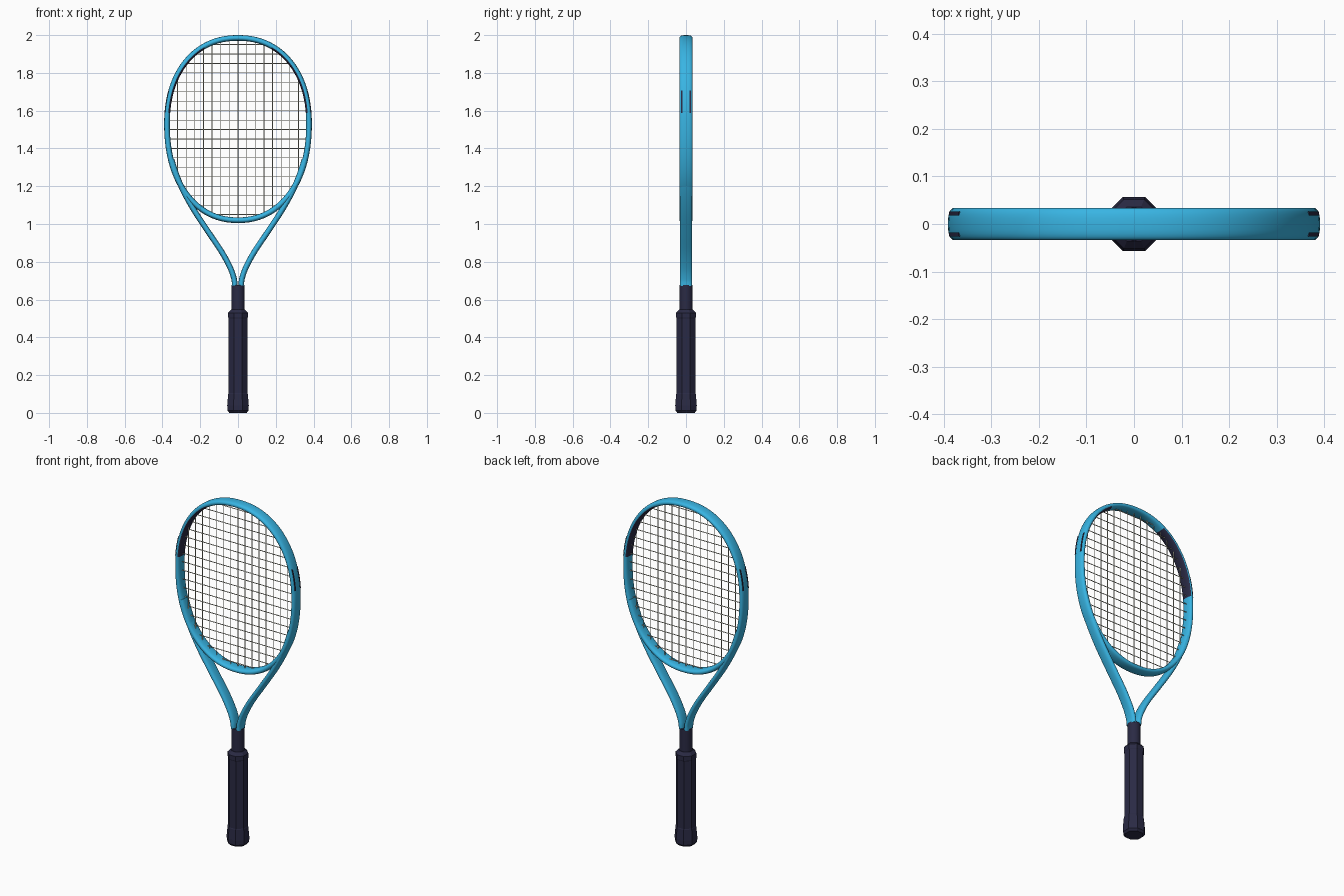
import bpy, bmesh, math
from mathutils import Vector

cube = bpy.data.objects.get("Cube")
if cube:
    bpy.data.objects.remove(cube)


def material(name, rgb):
    m = bpy.data.materials.new(name)
    m.use_nodes = True
    m.diffuse_color = (*rgb, 1)
    m.node_tree.nodes["Principled BSDF"].inputs["Base Color"].default_value = (*rgb, 1)
    return m


BLUE = material("sky blue", (0.04, 0.46, 0.77))
DARK = material("dark navy", (0.023, 0.023, 0.058))
STRING = material("string cream", (0.75, 0.75, 0.62))

# Hoop centre height, half sizes and squareness
CENTRE, HALF_W, HALF_TOP, HALF_LOW, POWER = 1.53, 0.376, 0.455, 0.510, 2.18


def finish(name, bm, mats, smooth=None):
    bmesh.ops.recalc_face_normals(bm, faces=bm.faces)
    me = bpy.data.meshes.new(name)
    bm.to_mesh(me)
    bm.free()
    for m in mats:
        me.materials.append(m)
    ob = bpy.data.objects.new(name, me)
    bpy.context.collection.objects.link(ob)
    if smooth:
        bpy.ops.object.select_all(action="DESELECT")
        ob.select_set(True)
        bpy.context.view_layer.objects.active = ob
        bpy.ops.object.shade_smooth_by_angle(angle=math.radians(smooth))


def skin(bm, rings, closed):
    """Join rings of points into a tube; returns faces with their ring and side number."""
    loops = [[bm.verts.new(p) for p in r] for r in rings]
    n, made = len(loops[0]), []
    for i in range(len(loops) if closed else len(loops) - 1):
        a, b = loops[i], loops[(i + 1) % len(loops)]
        for j in range(n):
            k = (j + 1) % n
            made.append((bm.faces.new((a[j], a[k], b[k], b[j])), i, j))
    if not closed:
        bm.faces.new(loops[0])
        bm.faces.new(loops[-1])
    return made


def sweep(bm, path, section, closed=False):
    """Sweep a section (outward, depth) along a path lying in the x-z plane."""
    rings, n = [], len(path)
    for i, p in enumerate(path):
        nxt = path[(i + 1) % n] if closed else path[min(i + 1, n - 1)]
        t = (nxt - (path[i - 1] if closed else path[max(i - 1, 0)])).normalized()
        out = Vector((t.z, 0, -t.x))
        rings.append([p + out * u + Vector((0, v, 0)) for u, v in section])
    return skin(bm, rings, closed)


def signed_power(c, e):
    return math.copysign(abs(c) ** e, c)


def rounded(hw, hd, n=24, power=0.78):
    """Squarish oval cross-section."""
    turn = [2 * math.pi * k / n for k in range(n)]
    return [(hw * signed_power(math.cos(t), power), hd * signed_power(math.sin(t), power))
            for t in turn]


def hoop_point(a, grow=0.0):
    h = HALF_TOP if math.sin(a) > 0 else HALF_LOW
    return Vector(((HALF_W + grow) * signed_power(math.cos(a), 2 / POWER), 0,
                   CENTRE + (h + grow) * signed_power(math.sin(a), 2 / POWER)))


def reach(f):
    """Share of one half size left at share f of the other."""
    return (1 - abs(f) ** POWER) ** (1 / POWER)


def spline(pts, steps=6):
    """Smooth path through a few points."""
    pts = [Vector((x, 0, z)) for x, z in pts]
    ext = [2 * pts[0] - pts[1]] + pts + [2 * pts[-1] - pts[-2]]
    out = []
    for a, b, c, d in zip(ext, ext[1:], ext[2:], ext[3:]):
        for s in range(steps):
            t = s / steps
            out.append(0.5 * (2 * b + (c - a) * t + (2 * a - 5 * b + 4 * c - d) * t ** 2
                              + (3 * b - a - 3 * c + d) * t ** 3))
    return out + [pts[-1]]


# Head hoop, with dark guards on the inner shoulders
STEPS = 120
bm = bmesh.new()
ring = [hoop_point(2 * math.pi * i / STEPS) for i in range(STEPS)]
section = rounded(0.015, 0.034)
for face, i, j in sweep(bm, ring, section, closed=True):
    a = 360 * (i + 0.5) / STEPS
    shoulder = 6 < min(a, abs(180 - a)) < 63 and a < 180
    if shoulder and section[j][0] + section[(j + 1) % len(section)][0] < -0.012:
        face.material_index = 1
finish("head_hoop", bm, [BLUE, DARK], 40)

# Thin dark guard lines on the outer sides
for side, start in (("left", 5.8), ("right", 159.8)):
    for place, y in (("front", -0.022), ("back", 0.022)):
        bm = bmesh.new()
        path = [hoop_point(math.radians(start + k * 1.44), 0.0115) for k in range(11)]
        sweep(bm, path, [(-0.003, y - 0.004), (0.003, y - 0.004),
                         (0.003, y + 0.004), (-0.003, y + 0.004)])
        finish(f"{side}_{place}_guard_line", bm, [DARK])

# Throat arms peeling away from the hoop and curving down to the shaft
ARM = [(0.352, 1.34), (0.322, 1.25), (0.286, 1.168), (0.232, 1.072), (0.155, 0.955),
       (0.085, 0.85), (0.041, 0.768), (0.021, 0.71), (0.017, 0.674)]
for side, sx in (("left", 1), ("right", -1)):
    bm = bmesh.new()
    sweep(bm, spline([(sx * x, z) for x, z in ARM]), rounded(0.0148, 0.0328))
    finish(f"{side}_throat_arm", bm, [BLUE], 40)


# Strings: upright mains and level crosses
def cord(bm, p, q, r=0.0022):
    axis = (q - p).normalized()
    u, v = Vector((0, 1, 0)), axis.cross(Vector((0, 1, 0)))
    turn = [math.pi * k / 3 for k in range(6)]
    skin(bm, [[e + r * (u * math.cos(t) + v * math.sin(t)) for t in turn]
              for e in (p, q)], False)


bm = bmesh.new()
for k in range(-7, 8):
    x = k * 0.0457
    s = reach(x / HALF_W)
    cord(bm, Vector((x, -0.001, CENTRE - HALF_LOW * s)), Vector((x, -0.001, CENTRE + HALF_TOP * s)))
finish("main_strings", bm, [STRING], 70)
bm = bmesh.new()
for k in range(21, 40):
    z = k * 0.05
    x = HALF_W * reach((z - CENTRE) / (HALF_TOP if z > CENTRE else HALF_LOW))
    cord(bm, Vector((-x, 0.001, z)), Vector((x, 0.001, z)))
finish("cross_strings", bm, [STRING], 70)


# Round shaft, eight-sided grip and butt cap
def stack(name, profile, sides=8, smooth=None):
    bm = bmesh.new()
    rings = []
    for z, apothem in profile:
        r = apothem / math.cos(math.pi / sides)
        rings.append([Vector((r * math.cos(a), r * math.sin(a), z))
                      for a in (2 * math.pi * (k + 0.5) / sides for k in range(sides))])
    skin(bm, rings, False)
    finish(name, bm, [DARK], smooth)


stack("shaft", [(0.5, 0.0345), (0.678, 0.0345)], 32, 40)
stack("grip", [(0.09, 0.05), (0.5, 0.05), (0.505, 0.052), (0.53, 0.052), (0.548, 0.036)])
stack("butt_cap", [(0, 0.046), (0.012, 0.056), (0.04, 0.057), (0.1, 0.052), (0.11, 0.048)])
